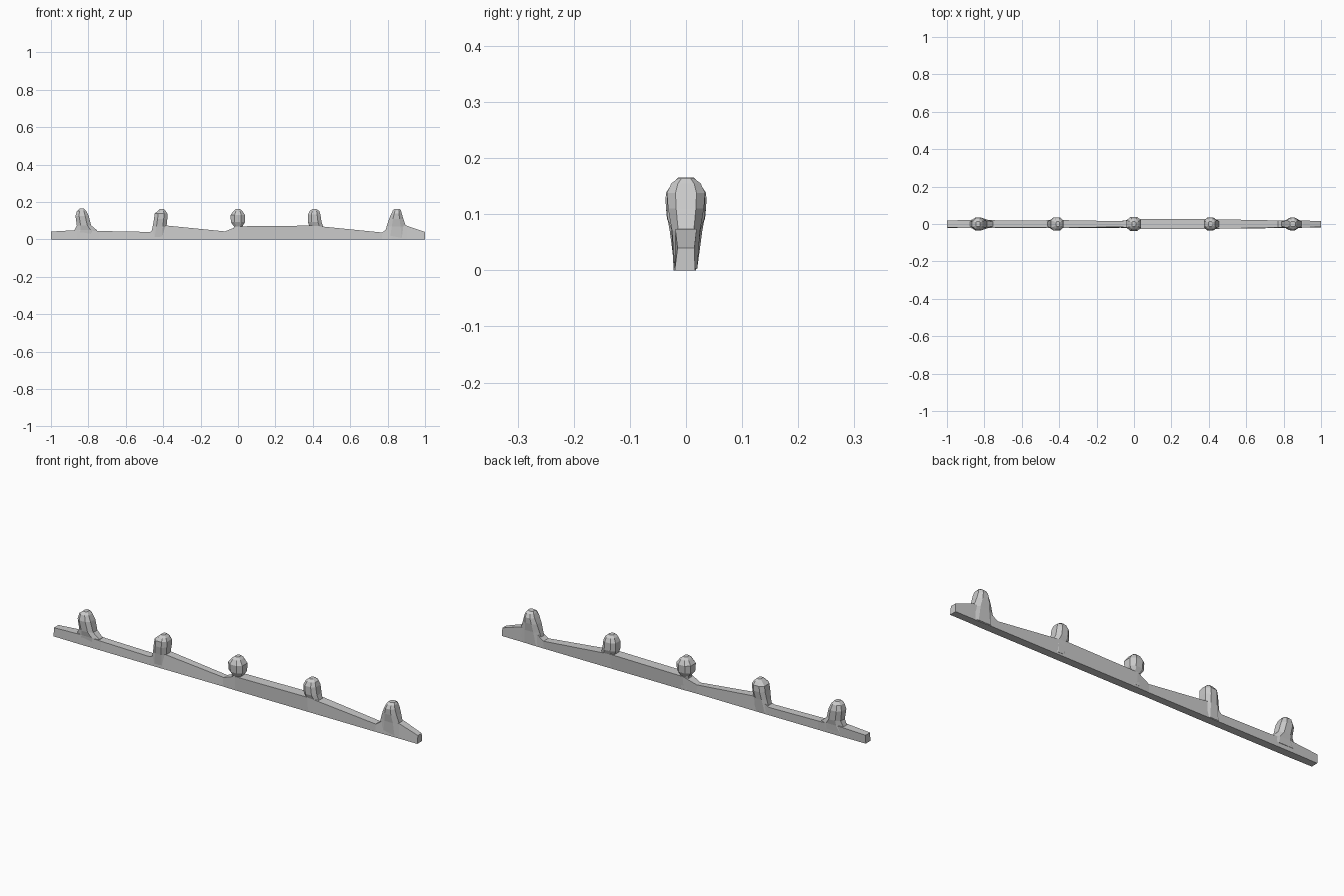
import bpy, bmesh


def loft(name, rings):
    """Skin a stack of equal-sized point rings and cap both ends."""
    bm = bmesh.new()
    loops = [[bm.verts.new(p) for p in ring] for ring in rings]
    n = len(loops[0])
    for a, b in zip(loops, loops[1:]):
        for i in range(n):
            j = (i + 1) % n
            bm.faces.new((a[i], a[j], b[j], b[i]))
    bm.faces.new(loops[0])
    bm.faces.new(loops[-1])
    bmesh.ops.recalc_face_normals(bm, faces=bm.faces[:])
    me = bpy.data.meshes.new(name)
    bm.to_mesh(me)
    bm.free()
    ob = bpy.data.objects.new(name, me)
    bpy.context.collection.objects.link(ob)
    return ob


def octagon(z, x0, x1, half_y, cy=0.0):
    """Chamfered rectangle in the horizontal plane."""
    cx, cut_y = (x1 - x0) * 0.27, half_y * 0.45
    y0, y1 = cy - half_y, cy + half_y
    return [(x0 + cx, y0, z), (x1 - cx, y0, z), (x1, y0 + cut_y, z), (x1, y1 - cut_y, z),
            (x1 - cx, y1, z), (x0 + cx, y1, z), (x0, y1 - cut_y, z), (x0, y0 + cut_y, z)]


# Rail: x, height, half width at top, half width at bottom
rail = [(-1.0, .042, .018, .018), (-.86, .05, .023, .02), (-.74, .045, .02, .02),
        (-.47, .04, .02, .02), (-.40, .076, .021, .02), (-.07, .043, .015, .018),
        (0.0, .070, .026, .02), (.40, .074, .026, .02), (.77, .037, .019, .02),
        (.82, .07, .019, .02), (.90, .074, .019, .018), (1.0, .04, .015, .018)]
loft("rail", [[(x, -b - .002, 0), (x, b - .002, 0), (x, t, h), (x, -t, h)]
              for x, h, t, b in rail])

# Pegs: each ring is z, left x, right x, half depth
pegs = {
    "peg_far_left": [(.02, -.90, -.745, .021), (.05, -.875, -.755, .024), (.075, -.862, -.785, .030),
                     (.125, -.869, -.798, .034), (.152, -.861, -.811, .027), (.165, -.845, -.823, .014)],
    "peg_left": [(.003, -.472, -.38, .020), (.07, -.456, -.382, .029), (.11, -.449, -.378, .036),
                 (.138, -.445, -.378, .036), (.152, -.430, -.386, .026), (.163, -.417, -.398, .014)],
    "peg_centre": [(.01, -.03, .03, .020), (.07, -.022, .024, .023), (.092, -.038, .037, .034),
                   (.13, -.040, .038, .037), (.152, -.024, .023, .026), (.163, -.011, .010, .014)],
    "peg_right": [(.01, .385, .455, .020), (.07, .382, .455, .025), (.092, .374, .447, .033),
                  (.132, .374, .441, .034), (.152, .384, .434, .026), (.163, .397, .418, .014)],
    "peg_far_right": [(.003, .775, .912, .020), (.07, .795, .897, .025), (.11, .808, .884, .032),
                      (.138, .820, .876, .034), (.155, .828, .871, .026), (.164, .835, .864, .014)],
}
for name, rows in pegs.items():
    loft(name, [octagon(*r) for r in rows])
